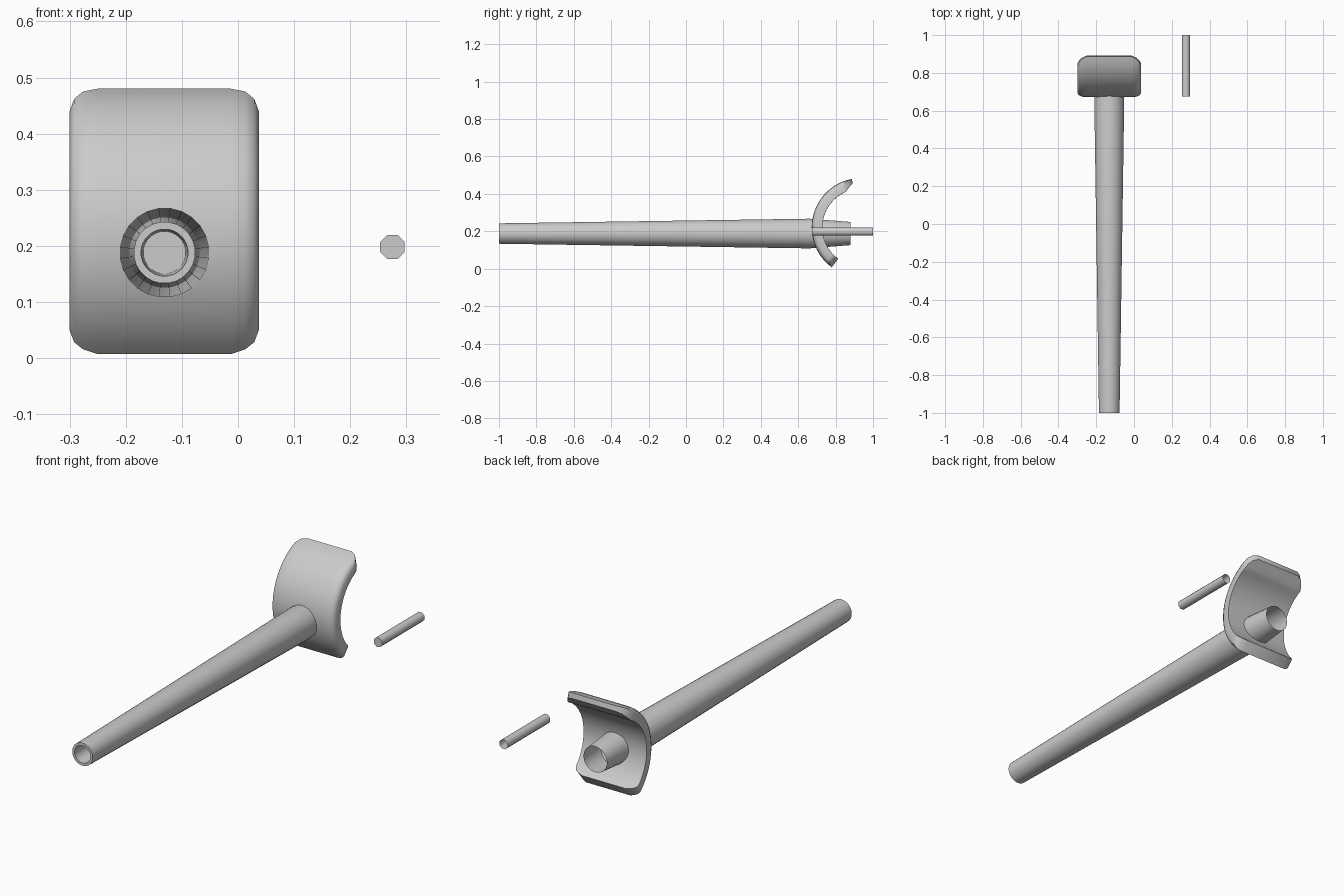
import bpy, bmesh, math

if "Cube" in bpy.data.objects:
    bpy.data.objects.remove(bpy.data.objects["Cube"])

grey = bpy.data.materials.new("plain_grey")
grey.diffuse_color = (0.6, 0.6, 0.6, 1)
grey.use_nodes = True
grey.node_tree.nodes["Principled BSDF"].inputs["Base Color"].default_value = grey.diffuse_color


def finish(name, bm, angle=35):
    bmesh.ops.recalc_face_normals(bm, faces=bm.faces)
    me = bpy.data.meshes.new(name)
    bm.to_mesh(me)
    bm.free()
    ob = bpy.data.objects.new(name, me)
    bpy.context.collection.objects.link(ob)
    me.materials.append(grey)
    bpy.ops.object.select_all(action='DESELECT')
    ob.select_set(True)
    bpy.context.view_layer.objects.active = ob
    bpy.ops.object.shade_smooth_by_angle(angle=math.radians(angle))
    return ob


def lathe(name, cx, cz, rings, sides, angle=35):
    """Tube along y from (radius, y) rings; the first ring is capped, the last is open."""
    bm = bmesh.new()
    loops = []
    for r, y in rings:
        loops.append([bm.verts.new((cx + r * math.cos((i + 0.5) * math.tau / sides), y,
                                    cz + r * math.sin((i + 0.5) * math.tau / sides)))
                      for i in range(sides)])
    bm.faces.new(loops[0])
    for a, b in zip(loops, loops[1:]):
        for i in range(sides):
            j = (i + 1) % sides
            bm.faces.new((a[i], a[j], b[j], b[i]))
    return finish(name, bm, angle)


# Tapered barrel: blind bore, flat muzzle rim, widest at the shield, open breech
lathe("barrel", -0.131, 0.188,
      [(0.038, -0.90), (0.042, -1.0), (0.055, -1.0), (0.08, 0.66), (0.0625, 0.88)], 24)

# Thin side rod, capped in front and open behind
lathe("side_rod", 0.275, 0.198, [(0.0235, 0.675), (0.0235, 1.0)], 8, 50)

# Curved shield: an arc in the y-z plane with rounded corners and softened front edges
CX, CY, CZ, HALF = -0.1315, 0.937, 0.22, 0.1685
R_OUT, R_IN, TOP, BOTTOM, ROWS = 0.265, 0.208, 79.0, -53.5, 24
# (inset from side edge, top angle inset, bottom angle inset, front radius loss)
EDGE = [(0, 14, 9, 0.022), (0.008, 8, 5, 0.009), (0.024, 3, 2.5, 0.002), (0.05, 0, 0, 0)]
columns = [(-HALF + e[0], *e[1:]) for e in EDGE]
columns += [(HALF - e[0], *e[1:]) for e in reversed(EDGE)]

bm = bmesh.new()
front, back = [], []
for x, top_in, bottom_in, loss in columns:
    f, b = [], []
    for k in range(ROWS + 1):
        a = BOTTOM + bottom_in + (TOP - top_in - BOTTOM - bottom_in) * k / ROWS
        # the shield thins towards its upper lip
        r_in = R_IN + 0.032 * max(0.0, (a - 66) / 13)
        for r, line in ((R_OUT - loss, f), (r_in, b)):
            t = math.radians(a)
            line.append(bm.verts.new((CX + x, CY - r * math.cos(t), CZ + r * math.sin(t))))
    front.append(f)
    back.append(b)
n = len(columns)
for i in range(n - 1):
    for k in range(ROWS):
        for g in (front, back):
            bm.faces.new((g[i][k], g[i + 1][k], g[i + 1][k + 1], g[i][k + 1]))
    for k in (0, ROWS):
        bm.faces.new((front[i][k], front[i + 1][k], back[i + 1][k], back[i][k]))
for i in (0, n - 1):
    for k in range(ROWS):
        bm.faces.new((front[i][k], front[i][k + 1], back[i][k + 1], back[i][k]))
finish("shield", bm)
